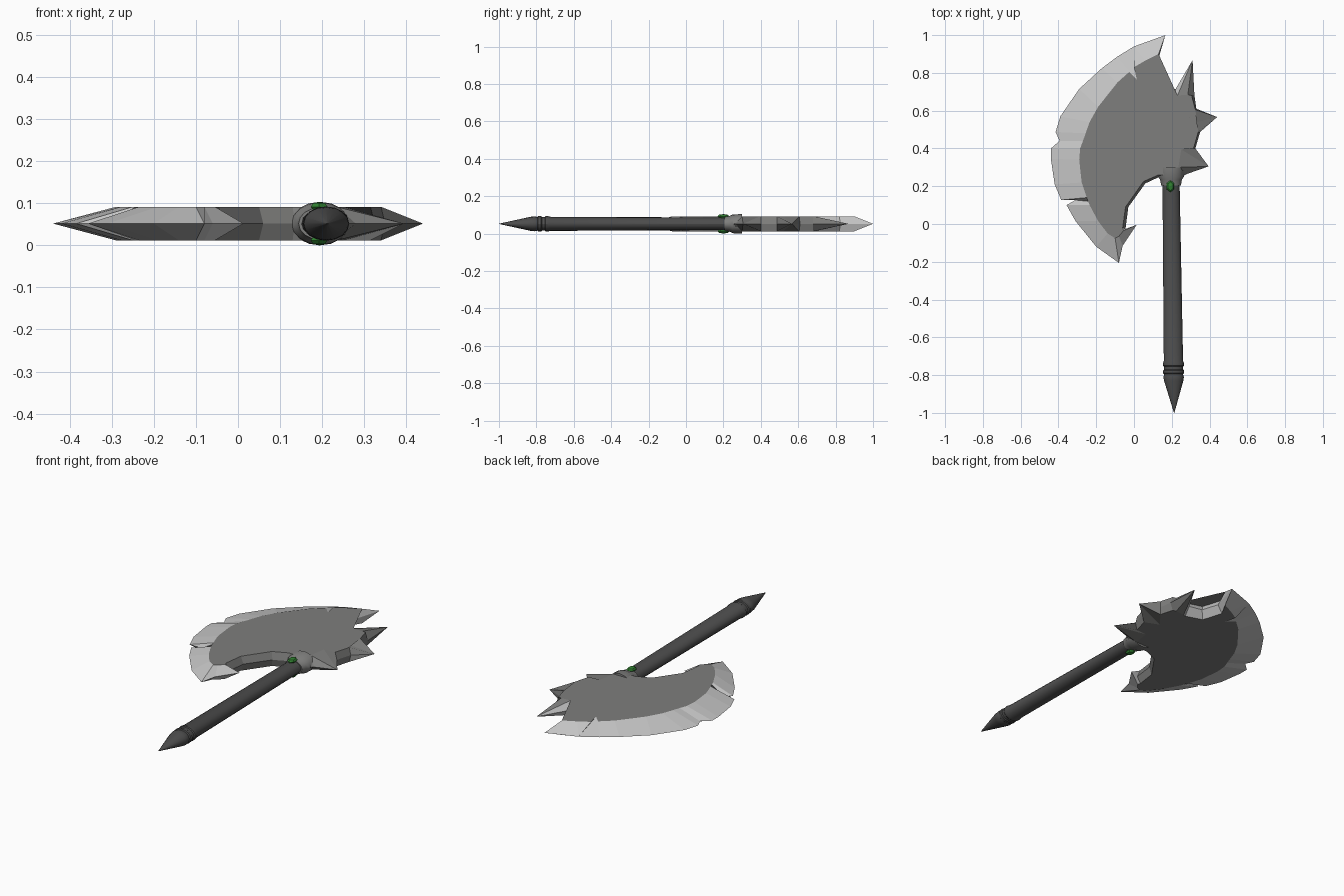
import bpy, bmesh, math

if "Cube" in bpy.data.objects:
    bpy.data.objects.remove(bpy.data.objects["Cube"])

MID, HALF = 0.052, 0.04   # blade mid plane and half thickness


def material(name, rgb):
    m = bpy.data.materials.new(name)
    m.diffuse_color = (*rgb, 1)
    m.use_nodes = True
    m.node_tree.nodes["Principled BSDF"].inputs["Base Color"].default_value = m.diffuse_color
    return m


STEEL = material("grey steel", (0.21, 0.21, 0.205))
SILVER = material("light steel edge", (0.56, 0.56, 0.56))
DARK = material("dark grip", (0.075, 0.075, 0.075))
GREEN = material("green gem", (0.03, 0.22, 0.03))


def finish(bm, name, mats, smooth=None):
    bmesh.ops.recalc_face_normals(bm, faces=bm.faces)
    me = bpy.data.meshes.new(name)
    bm.to_mesh(me)
    bm.free()
    for m in mats:
        me.materials.append(m)
    if smooth:
        for p in me.polygons:
            p.use_smooth = True
        me.set_sharp_from_angle(angle=math.radians(smooth))
    ob = bpy.data.objects.new(name, me)
    bpy.context.collection.objects.link(ob)
    return ob


# Head outline: sharp rim point (x, y) paired with flat face corner (x, y)
cutting_edge = [
    (.166, 1.0, .13, .90), (0, .94, .06, .865), (0, .94, 0, .83),
    (0, .94, .015, .765), (-.09, .885, -.025, .805), (-.17, .825, -.087, .75),
    (-.29, .715, -.19, .62), (-.39, .57, -.235, .54), (-.415, .487, -.256, .48),
    (-.394, .44, -.27, .44), (-.44, .40, -.285, .40), (-.44, .345, -.29, .34),
    (-.42, .21, -.277, .22), (-.385, .127, -.25, .14), (-.31, .127, -.243, .12),
    (-.357, .10, -.235, .10), (-.31, .016, -.19, .016), (-.2, -.12, -.14, -.05),
    (-.08, -.206, -.10, -.075), (-.06, -.115, -.08, -.065),
    (.013, -.005, -.055, -.035)]
belly = [
    (-.045, -.026, -.06, -.02), (-.03, .09, -.045, .09), (.06, .215, .05, .225),
    (.135, .25, .13, .26), (.25, .25, .23, .26)]
back_spikes = [
    (.28, .265, .235, .30), (.395, .305, .235, .30), (.395, .305, .25, .395),
    (.325, .40, .315, .40), (.35, .487, .34, .487), (.44, .566, .26, .52),
    (.44, .566, .325, .605), (.33, .61, .325, .605), (.32, .68, .305, .68),
    (.31, .868, .285, .685)]
top_notch = [
    (.31, .868, .23, .68), (.22, .714, .215, .675), (.145, .73, .12, .705),
    (.115, .825, .085, .82)]


def build_head():
    bm = bmesh.new()
    cache = {}

    def vert(x, y, z):
        key = (x, y, z)
        if key not in cache:
            cache[key] = bm.verts.new(key)
        return cache[key]

    def face(vs, mat):
        vs = list(dict.fromkeys(vs))       # drop repeated corners
        if len(vs) > 2:
            f = bm.faces.new(vs)
            f.material_index = mat
            return f

    groups = [(cutting_edge, 1), (belly, 0), (back_spikes, 0), (top_notch, 1)]
    pairs = [(p, mat) for g, mat in groups for p in g]
    flats = []
    for s in (1, -1):
        z = MID + s * HALF
        for i, (a, mat) in enumerate(pairs):
            b = pairs[(i + 1) % len(pairs)][0]
            face([vert(a[0], a[1], MID), vert(b[0], b[1], MID),
                  vert(b[2], b[3], z), vert(a[2], a[3], z)][::s], mat)
        flats.append(face([vert(p[2], p[3], z) for p, _ in pairs][::s], 0))
    bmesh.ops.triangulate(bm, faces=flats)
    finish(bm, "axe_head", [STEEL, SILVER])


def lathe(name, profile, mat, sides=16, flatten=0.74):
    """Oval rings along y; the axis leans slightly in x. Ends are capped."""
    bm = bmesh.new()
    rings = []
    for y, r in profile:
        cx = 0.199 - 0.0135 * y
        rings.append([bm.verts.new((
            cx + r * math.cos(2 * math.pi * k / sides), y,
            MID + flatten * r * math.sin(2 * math.pi * k / sides)))
            for k in range(sides)])
    for a, b in zip(rings, rings[1:]):
        for k in range(sides):
            n = (k + 1) % sides
            bm.faces.new((a[k], a[n], b[n], b[k]))
    bm.faces.new(rings[0])
    bm.faces.new(rings[-1])
    finish(bm, name, [mat], 30)


build_head()

# Handle with grip rings, then the pointed pommel
lathe("handle", [(.27, .045), (-.725, .051), (-.735, .055), (-.75, .055),
                 (-.755, .05), (-.77, .05), (-.775, .055), (-.79, .055),
                 (-.795, .05), (-.81, .05)], DARK)
lathe("pommel_spike", [(-.795, .05), (-.81, .054), (-.83, .051), (-1.0, .001)], DARK)

# Socket where the handle enters the head
lathe("socket", [(.30, .07), (.25, .068), (.235, .058), (.205, .052)], STEEL)

# Gems on both faces
for side, z in (("top", 0.092), ("bottom", 0.012)):
    bm = bmesh.new()
    bmesh.ops.create_uvsphere(bm, u_segments=6, v_segments=4, radius=1)
    for v in bm.verts:
        v.co = (0.193 + v.co.x * 0.023, 0.2 + v.co.y * 0.032, z + v.co.z * 0.012)
    finish(bm, side + "_gem", [GREEN])
